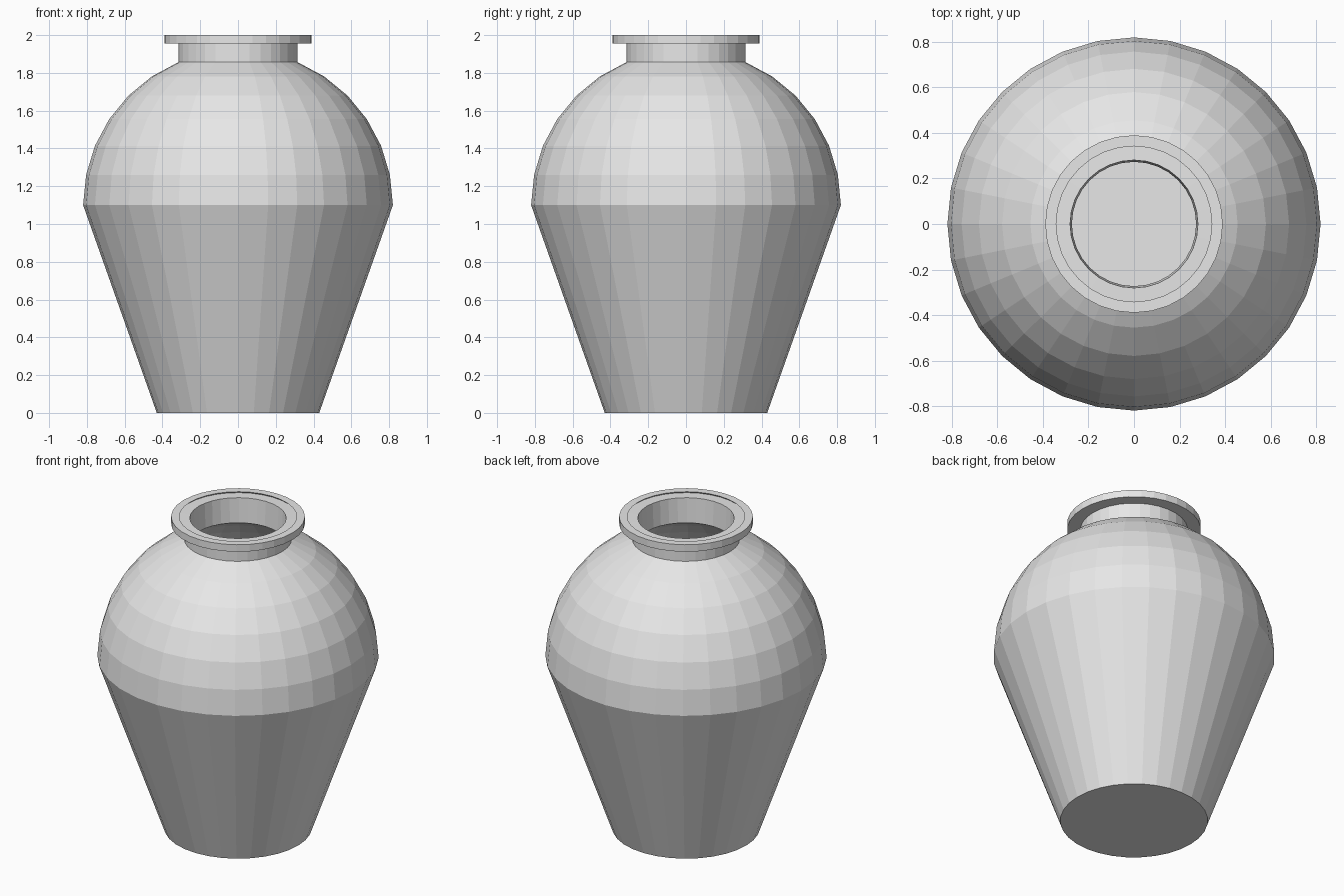
import bpy
import bmesh
import math

SIDES = 32
BELLY_R = 0.82
BELLY_Z = 1.10
BASE_R = 0.43
RIM_R = 0.39
RIM_Z = 1.955
TOP_Z = 2.0
WALL = 0.048

cube = bpy.data.objects.get("Cube")
if cube:
    bpy.data.objects.remove(cube, do_unlink=True)

# Plain grey clay
clay = bpy.data.materials.new("grey clay")
clay.use_nodes = True
grey = (0.8, 0.8, 0.8, 1.0)
clay.diffuse_color = grey
clay.node_tree.nodes["Principled BSDF"].inputs["Base Color"].default_value = grey

# Outer profile: tapered foot, spherical shoulder, straight neck, stepped rim
step = math.tau / SIDES
profile = [(BASE_R, 0.0)]
profile += [(BELLY_R * math.cos(i * step), BELLY_Z + BELLY_R * math.sin(i * step))
            for i in range(7)]
neck_r = profile[-1][0]
profile += [(neck_r, RIM_Z), (RIM_R, RIM_Z), (RIM_R, TOP_Z)]

# Rings of the profile joined into an open vessel with a flat base
bm = bmesh.new()
rings = [[bm.verts.new((r * math.cos(k * step), r * math.sin(k * step), z))
          for k in range(SIDES)] for r, z in profile]
for low, high in zip(rings, rings[1:]):
    for k in range(SIDES):
        n = (k + 1) % SIDES
        bm.faces.new((low[k], low[n], high[n], high[k]))
bm.faces.new(rings[0][::-1])
bm.normal_update()

mesh = bpy.data.meshes.new("jar")
bm.to_mesh(mesh)
bm.free()
mesh.materials.append(clay)
jar = bpy.data.objects.new("jar", mesh)
bpy.context.collection.objects.link(jar)

# Hollow wall, thickened inward
wall = jar.modifiers.new("wall", "SOLIDIFY")
wall.thickness = WALL
wall.offset = -1.0
